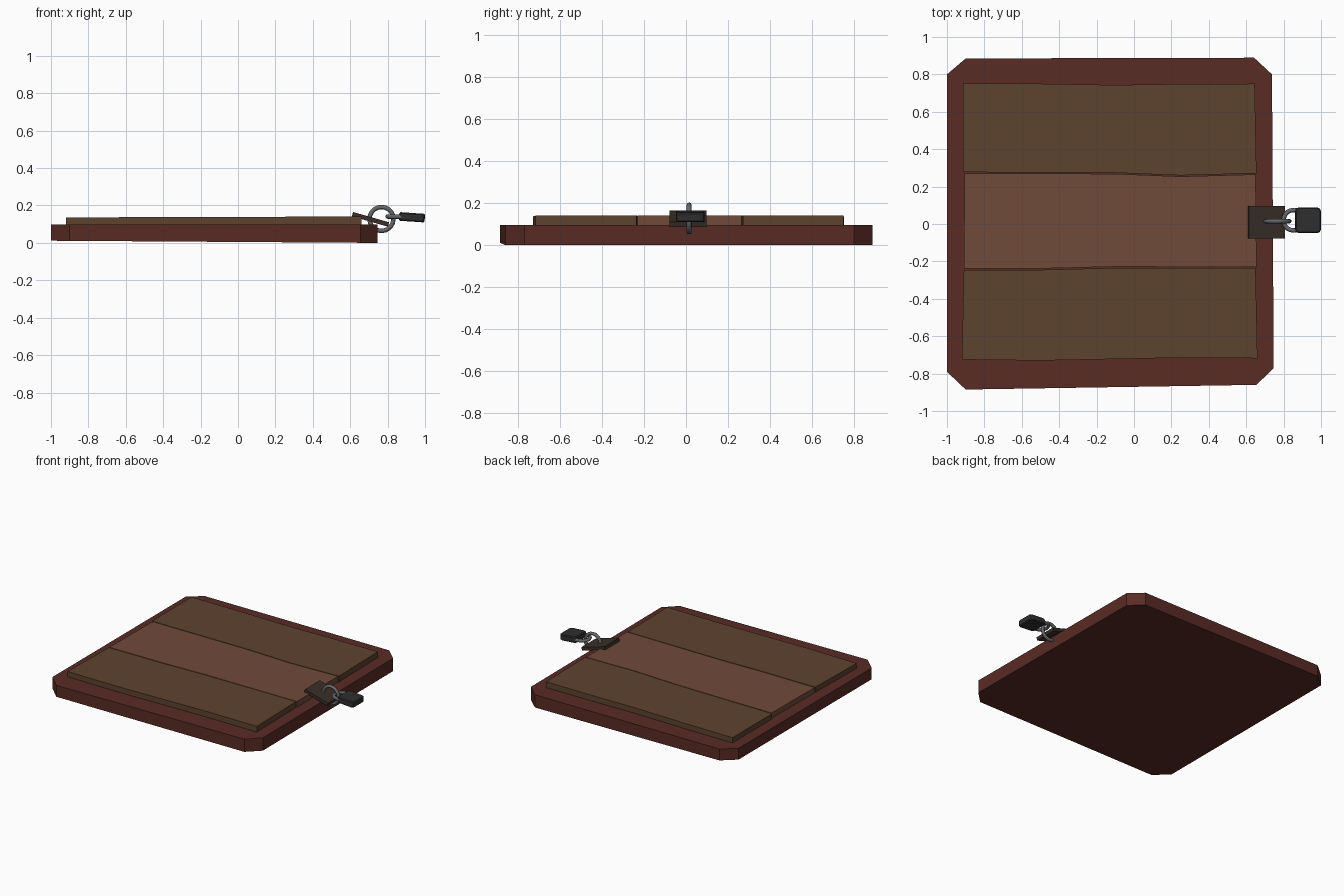
import bpy, bmesh
from math import sin, cos, pi, radians
from mathutils import Matrix, Vector

if "Cube" in bpy.data.objects:
    bpy.data.objects.remove(bpy.data.objects["Cube"])


def material(name, rgb):
    m = bpy.data.materials.new(name)
    m.diffuse_color = (*rgb, 1)
    m.use_nodes = True
    m.node_tree.nodes["Principled BSDF"].inputs["Base Color"].default_value = m.diffuse_color
    return m


FRAME = material("red_wood", (0.10, 0.024, 0.018))
BROWN = material("brown_wood", (0.11, 0.055, 0.028))
RUST = material("light_wood", (0.16, 0.07, 0.042))
PLATE = material("dark_plate", (0.042, 0.028, 0.021))
LOCK = material("lock_black", (0.028, 0.028, 0.028))
STEEL = material("steel", (0.13, 0.135, 0.14))


def finish(name, bm, mat):
    bmesh.ops.recalc_face_normals(bm, faces=bm.faces)
    me = bpy.data.meshes.new(name)
    bm.to_mesh(me)
    bm.free()
    me.materials.append(mat)
    ob = bpy.data.objects.new(name, me)
    bpy.context.collection.objects.link(ob)
    return ob


def slab(name, outline, bottom, top, mat):
    """Extrude an xy outline; bottom and top are functions of x."""
    bm = bmesh.new()
    lo = [bm.verts.new((x, y, bottom(x))) for x, y in outline]
    hi = [bm.verts.new((x, y, top(x))) for x, y in outline]
    bm.faces.new(lo[::-1])
    bm.faces.new(hi)
    n = len(outline)
    for i in range(n):
        j = (i + 1) % n
        bm.faces.new((lo[i], lo[j], hi[j], hi[i]))
    return finish(name, bm, mat)


def box(name, size, loc, tilt, mat, bevel=0):
    bm = bmesh.new()
    bmesh.ops.create_cube(bm, size=1)
    bmesh.ops.scale(bm, vec=size, verts=bm.verts)
    if bevel:
        upright = [e for e in bm.edges
                   if abs(e.verts[0].co.z - e.verts[1].co.z) > 1e-4]
        bmesh.ops.bevel(bm, geom=upright, offset=bevel, segments=2,
                        profile=0.5, affect='EDGES')
        rims = [e for e in bm.edges
                if abs(e.verts[0].co.z - e.verts[1].co.z) < 1e-4]
        bmesh.ops.bevel(bm, geom=rims, offset=0.006, segments=1,
                        affect='EDGES')
    bm.transform(Matrix.Translation(loc) @ Matrix.Rotation(tilt, 4, 'Y'))
    return finish(name, bm, mat)


def tube(name, path, side, radius, closed, mat, sides=8):
    """Sweep a round section along a planar path; side is the plane normal."""
    bm = bmesh.new()
    pts, side, n = [Vector(p) for p in path], Vector(side), len(path)
    rings = []
    for i, p in enumerate(pts):
        a = pts[i - 1] if closed or i else p
        b = pts[(i + 1) % n] if closed or i < n - 1 else p
        out = (b - a).normalized().cross(side)
        rings.append([bm.verts.new(p + radius * (cos(t) * out + sin(t) * side))
                      for t in (2 * pi * k / sides for k in range(sides))])
    for i in range(n if closed else n - 1):
        r, q = rings[i], rings[(i + 1) % n]
        for k in range(sides):
            m = (k + 1) % sides
            bm.faces.new((r[k], r[m], q[m], q[k]))
    if not closed:
        bm.faces.new(rings[0])
        bm.faces.new(rings[-1])
    ob = finish(name, bm, mat)
    bpy.context.view_layer.objects.active = ob
    bpy.ops.object.select_all(action='DESELECT')
    ob.select_set(True)
    bpy.ops.object.shade_smooth_by_angle(angle=radians(50))
    return ob


# Chamfered base board
slab("base_board",
     [(-1, -0.79), (-0.9, -0.885), (0.655, -0.86), (0.747, -0.77),
      (0.738, 0.80), (0.642, 0.889), (-0.9, 0.885), (-1, 0.80)],
     lambda x: 0.005 - 0.005 * x / 0.75, lambda x: 0.097, FRAME)

# Three planks with slightly uneven edges
planks = [
    ("front_plank", BROWN, (-0.92, 0.66),
     [(-0.92, -0.725), (-0.5, -0.73), (0.25, -0.715), (0.66, -0.718)],
     [(0.65, -0.235), (0.45, -0.234), (-0.1, -0.235), (-0.5, -0.245), (-0.91, -0.245)]),
    ("middle_plank", RUST, (-0.91, 0.65),
     [(-0.91, -0.238), (-0.5, -0.238), (-0.1, -0.228), (0.655, -0.23)],
     [(0.65, 0.265), (0.25, 0.254), (-0.1, 0.268), (-0.5, 0.27), (-0.905, 0.27)]),
    ("back_plank", BROWN, (-0.92, 0.65),
     [(-0.915, 0.277), (-0.5, 0.276), (-0.1, 0.274), (0.25, 0.26), (0.655, 0.271)],
     [(0.645, 0.75), (0.2, 0.748), (-0.1, 0.743), (-0.5, 0.75), (-0.915, 0.752)]),
]
for name, mat, _, near, far in planks:
    slab(name, near + far, lambda x: 0.085,
         lambda x: 0.139 + 0.003 * x, mat)

# Tilted hasp plate
box("hasp_plate", (0.20, 0.175, 0.024), (0.708, 0.01, 0.126), radians(16), PLATE)

# Upright ring through the plate
tube("hasp_ring",
     [(0.767 + 0.064 * cos(t), 0.015, 0.128 + 0.064 * sin(t))
      for t in (2 * pi * k / 20 for k in range(20))],
     (0, 1, 0), 0.012, True, STEEL)

# Padlock: flat shackle and rounded body
arc = [pi / 2 + pi * k / 10 for k in range(11)]
shackle = ([(0.89, 0.074, 0.138)]
           + [(0.85 + 0.05 * cos(t), 0.02 + 0.054 * sin(t), 0.141) for t in arc]
           + [(0.89, -0.034, 0.138)])
tube("padlock_shackle", shackle, (0, 0, 1), 0.012, False, STEEL)
box("padlock_body", (0.138, 0.137, 0.046), (0.93, 0.02, 0.137), radians(4), LOCK, 0.02)
